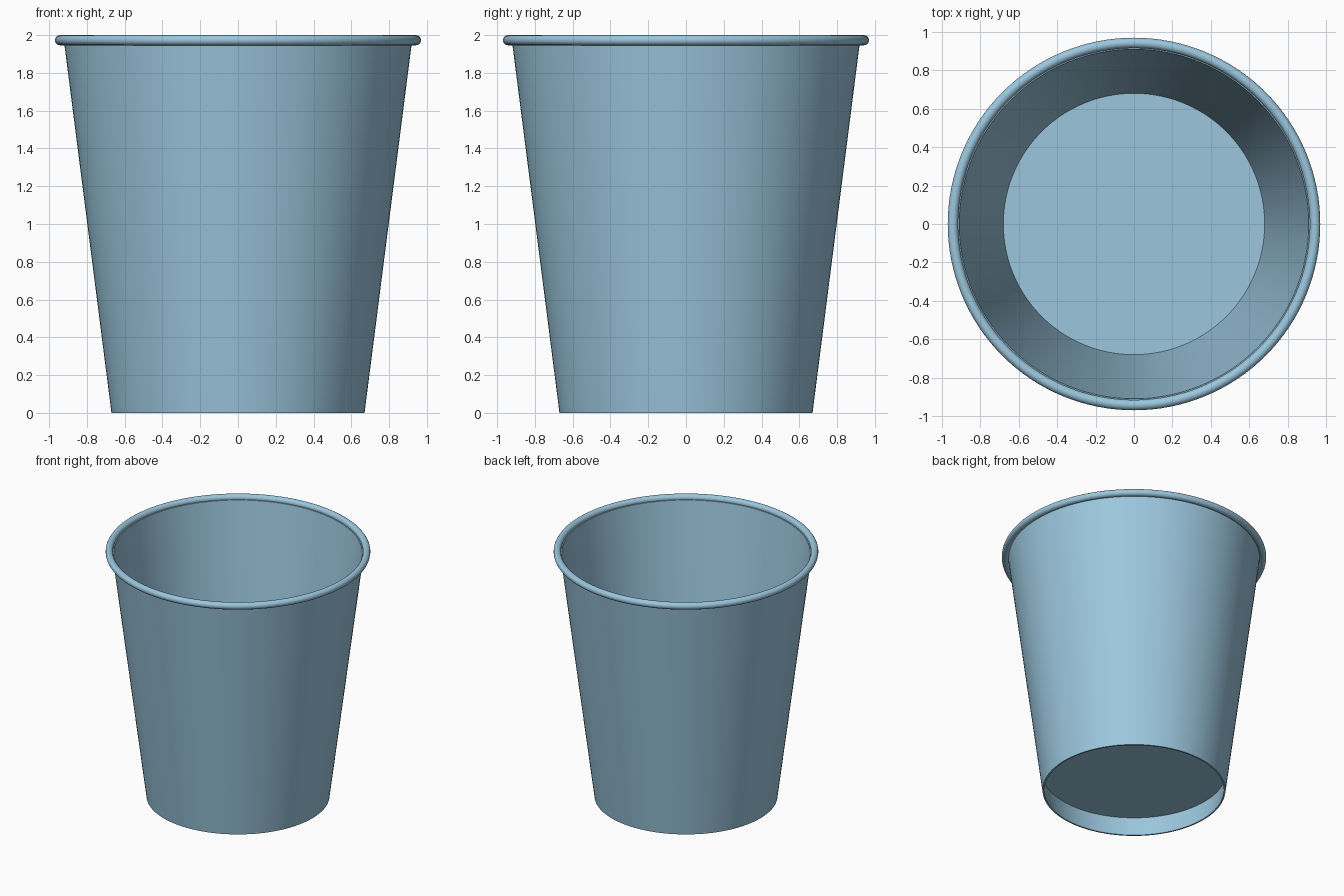
import bpy, bmesh
from math import radians, sin, cos, pi, tau

if "Cube" in bpy.data.objects:
    bpy.data.objects.remove(bpy.data.objects["Cube"])

SEGMENTS = 128


def lathe(name, profile, closed, mat):
    """Spin an (r, z) profile around the z axis."""
    bm = bmesh.new()
    rings = []
    for r, z in profile:
        if r == 0:
            rings.append([bm.verts.new((0, 0, z))] * SEGMENTS)
        else:
            rings.append([bm.verts.new((r * cos(tau * i / SEGMENTS),
                                        r * sin(tau * i / SEGMENTS), z))
                          for i in range(SEGMENTS)])
    pairs = list(zip(rings, rings[1:]))
    if closed:
        pairs.append((rings[-1], rings[0]))
    for a, b in pairs:
        for i in range(SEGMENTS):
            j = (i + 1) % SEGMENTS
            bm.faces.new(list(dict.fromkeys((a[i], a[j], b[j], b[i]))))
    bmesh.ops.recalc_face_normals(bm, faces=bm.faces)
    mesh = bpy.data.meshes.new(name)
    bm.to_mesh(mesh)
    bm.free()
    mesh.materials.append(mat)
    obj = bpy.data.objects.new(name, mesh)
    bpy.context.collection.objects.link(obj)
    bpy.ops.object.select_all(action='DESELECT')
    obj.select_set(True)
    bpy.context.view_layer.objects.active = obj
    bpy.ops.object.shade_smooth_by_angle(angle=radians(35))
    return obj


paper = bpy.data.materials.new("blue_paper")
paper.diffuse_color = (0.33, 0.57, 0.73, 1)
paper.use_nodes = True
paper.node_tree.nodes["Principled BSDF"].inputs["Base Color"].default_value = paper.diffuse_color

# Thin tapered wall, open at the top and the bottom
lathe("cup_wall", [(0.67, 0), (0.921, 1.965), (0.909, 1.965), (0.658, 0)], True, paper)

# Rolled lip
tube, lip_radius = 0.027, 0.942
lathe("rolled_rim", [(lip_radius + tube * cos(tau * k / 16),
                      2 - tube + tube * sin(tau * k / 16)) for k in range(16)], True, paper)

# Recessed floor disc
lathe("cup_floor", [(0, 0.157), (0.682, 0.157), (0.684, 0.17), (0, 0.17)], False, paper)
